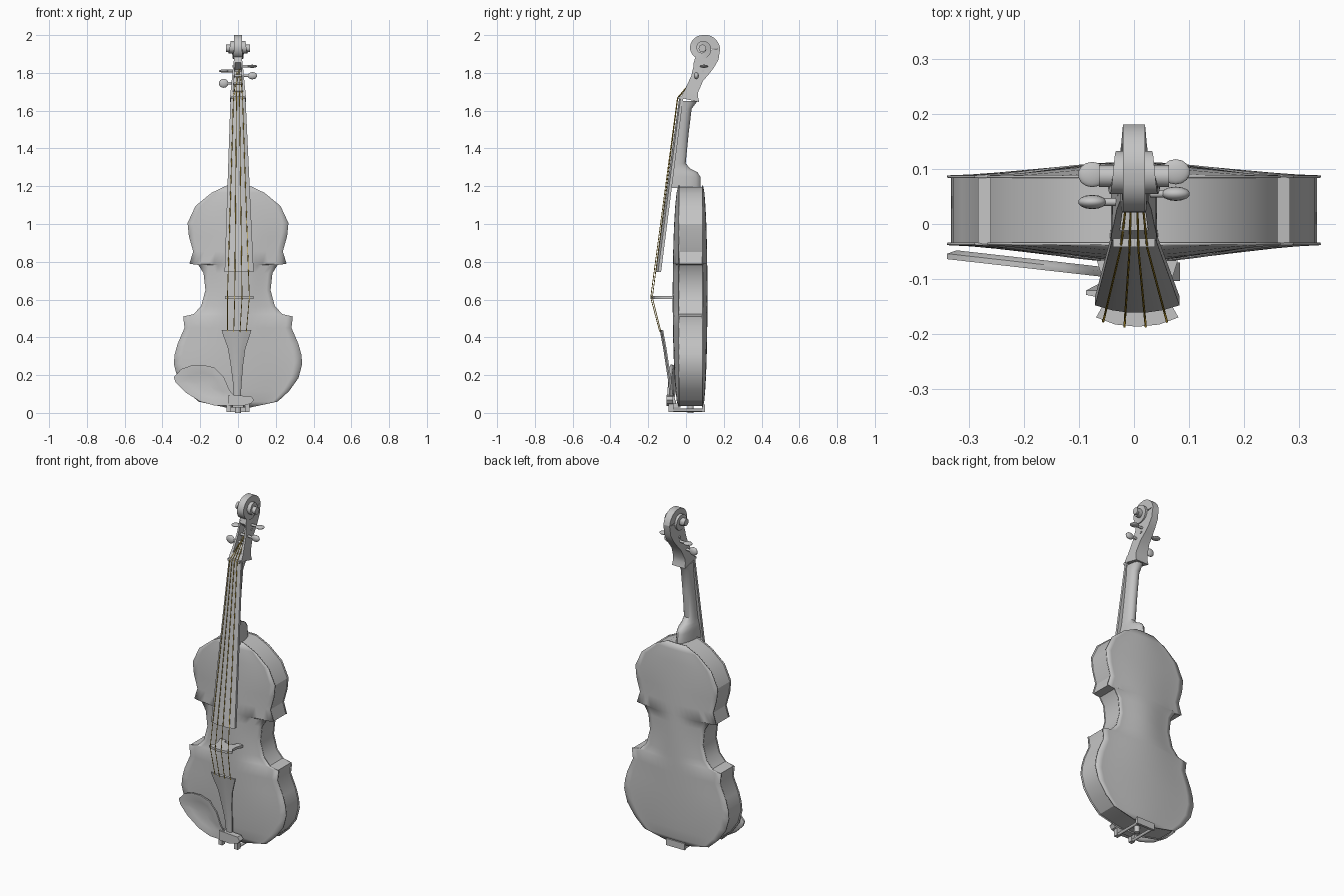
import bpy, bmesh, math
from mathutils import Vector

cube = bpy.data.objects.get("Cube")
if cube:
    bpy.data.objects.remove(cube)


def material(name, rgb):
    m = bpy.data.materials.new(name)
    m.use_nodes = True
    m.diffuse_color = (*rgb, 1)
    m.node_tree.nodes["Principled BSDF"].inputs["Base Color"].default_value = (*rgb, 1)
    return m


GREY = material("plain grey", (0.55, 0.55, 0.55))
GOLD = material("string gold", (0.6, 0.38, 0.03))


def finish(name, bm, angle=35):
    bmesh.ops.recalc_face_normals(bm, faces=bm.faces)
    mesh = bpy.data.meshes.new(name)
    bm.to_mesh(mesh)
    bm.free()
    ob = bpy.data.objects.new(name, mesh)
    bpy.context.collection.objects.link(ob)
    mesh.materials.append(GREY)
    bpy.ops.object.select_all(action='DESELECT')
    ob.select_set(True)
    bpy.context.view_layer.objects.active = ob
    bpy.ops.object.shade_smooth_by_angle(angle=math.radians(angle))
    return ob


def loft(name, sections, caps=True, angle=35):
    """Skin closed rings of equal point count."""
    bm = bmesh.new()
    rings = [[bm.verts.new(p) for p in s] for s in sections]
    n = len(rings[0])
    for a, b in zip(rings, rings[1:]):
        for i in range(n):
            j = (i + 1) % n
            bm.faces.new((a[i], a[j], b[j], b[i]))
    if caps:
        bm.faces.new(rings[0])
        bm.faces.new(rings[-1])
    return finish(name, bm, angle)


def box(name, x0, x1, y0, y1, z0, z1):
    ring = [(x0, y0), (x1, y0), (x1, y1), (x0, y1)]
    return loft(name, [[(x, y, z) for x, y in ring] for z in (z0, z1)])


def rod(name, a, b, radius, sides=12):
    a, b = Vector(a), Vector(b)
    bm = bmesh.new()
    bmesh.ops.create_cone(bm, cap_ends=True, segments=sides, radius1=radius,
                          radius2=radius, depth=(b - a).length)
    ob = finish(name, bm)
    ob.location = (a + b) / 2
    ob.rotation_euler = (b - a).to_track_quat('Z', 'Y').to_euler()


# Body: half outline (x, z), used for the ribs and both arched plates
half = [(.07, .03), (.21, .06), (.27, .115), (.32, .185), (.34, .26), (.335, .31),
        (.32, .365), (.283, .45), (.29, .51), (.235, .522), (.195, .565), (.172, .65),
        (.182, .74), (.21, .785), (.257, .79), (.237, .855), (.26, .935), (.267, 1.005),
        (.225, 1.095), (.14, 1.165), (.06, 1.203)]
outline = half + [(-x, z) for x, z in reversed(half)]
RIB_FRONT, RIB_BACK = -.036, .086
loft("ribs", [[(x * .98, y, .62 + (z - .62) * .99) for x, z in outline]
              for y in (RIB_FRONT, RIB_BACK)], angle=30)


def plate(name, edge, rise):
    bm = bmesh.new()
    cols = 16
    rows = []
    for x, z in half:
        t = (z - .03) / 1.175
        along = max(0, 4 * t * (1 - t)) ** .5
        row = []
        for c in range(cols + 1):
            s = 2 * c / cols - 1
            row.append(bm.verts.new((x * s, edge + rise * along * math.cos(s * math.pi / 2) ** 1.5
                                     if abs(s) < 1 else edge, z)))
        rows.append(row)
    for a, b in zip(rows, rows[1:]):
        for c in range(cols):
            bm.faces.new((a[c], a[c + 1], b[c + 1], b[c]))
    ob = finish(name, bm, 40)
    mod = ob.modifiers.new("thickness", 'SOLIDIFY')
    mod.thickness = .005
    mod.offset = 0


plate("front_plate", RIB_FRONT, -.032)
plate("back_plate", RIB_BACK, .025)


# Fingerboard and tailpiece share an arched cross-section
def arched(cx, w, y, z, thick, rise):
    top = [(cx + w * s, y + rise * s * s, z) for s in (-1, -.6, -.2, .2, .6, 1)]
    return top + [(cx + w, y + thick, z), (cx - w, y + thick, z)]


loft("fingerboard", [arched(.006, .077, -.162, .745, .03, .014),
                     arched(0, .04, -.037, 1.665, .022, .008)])
loft("tailpiece", [arched(cx, w, y, z, .018, .01) for cx, w, y, z in [
    (-.004, .019, -.088, .09), (-.004, .024, -.095, .17), (-.006, .034, -.109, .26),
    (-.007, .046, -.121, .34), (-.008, .07, -.134, .41), (-.008, .079, -.139, .438)]])
box("nut", -.038, .038, -.042, -.01, 1.662, 1.674)
box("saddle", -.03, .03, -.07, -.03, .028, .05)
rod("tail_gut", (-.004, -.075, .1), (0, -.055, .035), .008)

# Neck with a flared heel
neck = []
for z, front, back, w in [(1.19, -.08, .078, .046), (1.25, -.073, .076, .043),
                          (1.275, -.07, .06, .04), (1.292, -.067, .025, .037),
                          (1.32, -.063, -.002, .035), (1.48, -.042, .014, .033),
                          (1.61, -.024, .03, .033), (1.65, -.02, .06, .036)]:
    neck.append([(w * math.cos(a), front + (back - front) * math.sin(a) ** .8, z)
                 for a in [math.pi * i / 10 for i in range(10)]] + [(-w, front, z)])
loft("neck", neck)

# Pegbox: U-shaped sections whose cavity opens to the front
pegbox = []
for f, b, w, depth in [((-.03, 1.668), (.07, 1.645), .042, 0), ((-.012, 1.70), (.063, 1.675), .04, 0),
                       ((-.006, 1.71), (.065, 1.70), .038, .6), ((.028, 1.785), (.09, 1.757), .031, .6),
                       ((.04, 1.835), (.125, 1.798), .026, .55), ((.041, 1.855), (.148, 1.828), .023, 0),
                       ((.05, 1.885), (.172, 1.87), .021, 0), ((.09, 1.915), (.181, 1.93), .02, 0)]:
    f, b = Vector((0, *f)), Vector((0, *b))
    inner = f.lerp(b, depth + .005)
    pegbox.append([p + Vector((x, 0, 0)) for p, x in [
        (f, -w), (b, -w), (b, w), (f, w),
        (f, w * .65), (inner, w * .65), (inner, -w * .65), (f, -w * .65)]])
loft("pegbox", pegbox)

# Scroll: a shrinking spiral that steps outwards toward its eye
radii = [.094, .07, .066, .056, .046, .039, .032, .026, .02]
CY, CZ = .087, 1.93
scroll = []
for i in range(65):
    k = min(i // 8, 7)
    r = radii[k] + (radii[k + 1] - radii[k]) * (i / 8 - k)
    a = i / 8 * math.pi / 2
    w = .02 + .036 * max(0, (i - 14) / 50)
    o = (CY + r * math.cos(a), CZ + r * math.sin(a))
    scroll.append([(-w, CY, CZ), (-w, *o), (w, *o), (w, CY, CZ)])
loft("scroll", scroll)
rod("scroll_eye", (-.064, CY, CZ), (.064, CY, CZ), .02, 16)

# Tuning pegs with flattened heads
pegs = [(-1, .04, 1.745, 1), (1, .055, 1.785, .8), (-1, .09, 1.81, .35), (1, .095, 1.835, .35)]
for n, (side, y, z, flat) in enumerate(pegs):
    rod(f"peg_shaft_{n + 1}", (-side * .03, y, z), (side * .06, y, z), .007)
    bm = bmesh.new()
    bmesh.ops.create_uvsphere(bm, u_segments=14, v_segments=8, radius=1)
    head = finish(f"peg_head_{n + 1}", bm, 60)
    head.location = (side * .076, y, z)
    head.scale = (.026, .023 if flat < .5 else .013, .024 * flat)

# Bridge with cut-away feet
side = [(.04, -.183), (.075, -.17), (.058, -.14), (.06, -.11), (.074, -.066),
        (.036, -.066), (.03, -.09)]
ring = [(0, -.187)] + side + [(0, -.1)] + [(-x, y) for x, y in reversed(side)]
loft("bridge", [[(x + .006, y, z) for x, y in ring] for z in (.604, .618)])

# Strings run from tailpiece over bridge and nut to the pegs
for n in range(4):
    s = (n - 1.5) / 1.5
    path = [(-.006 + .05 * s, -.14 + .007 * s * s, .43),
            (.002 + .058 * s, -.188 + .01 * s * s, .611),
            (.024 * s, -.046 + .003 * s * s, 1.668),
            (.014 * s, *pegs[(0, 2, 3, 1)[n]][1:3])]
    cu = bpy.data.curves.new(f"string_{n + 1}", 'CURVE')
    cu.dimensions = '3D'
    cu.bevel_depth = .002
    cu.bevel_resolution = 1
    sp = cu.splines.new('POLY')
    sp.points.add(len(path) - 1)
    for p, co in zip(sp.points, path):
        p.co = (*co, 1)
    cu.materials.append(GOLD)
    bpy.context.collection.objects.link(bpy.data.objects.new(cu.name, cu))

# Chin rest: dished cup, arm over the tailpiece end, and clamp
cup = [(-.34, .19), (-.3, .232), (-.25, .25), (-.19, .255), (-.125, .24), (-.075, .19),
       (-.045, .12), (-.02, .09), (-.02, .04), (-.12, .038), (-.2, .06), (-.28, .11), (-.33, .16)]
rings = []
for scale, lift in [(.9, .018), (1, .01), (1, 0), (.92, 0), (.6, .008), (.25, .012)]:
    ring = []
    for x, z in cup:
        x, z = -.17 + (x + .17) * scale, .145 + (z - .145) * scale
        ring.append((x, -.064 - .034 * (x + .34) / .3 + lift, z))
    rings.append(ring)
loft("chin_rest_cup", rings, angle=50)
arm = [(-.05, .04), (.02, .036), (.07, .05), (.084, .068), (.07, .088), (-.05, .095)]
loft("chin_rest_arm", [[(x, y, z) for x, z in arm] for y in (-.104, -.07)])
for x in (-.05, .05):
    rod("clamp_rod", (x, -.08, .014), (x, .09, .014), .008)
    box("clamp_front_hook", x - .012, x + .012, -.092, -.066, .006, .05)
box("clamp_foot", -.06, .06, .086, .1, .006, .045)
rod("end_button", (0, .025, 0), (0, .025, .04), .016, 16)
